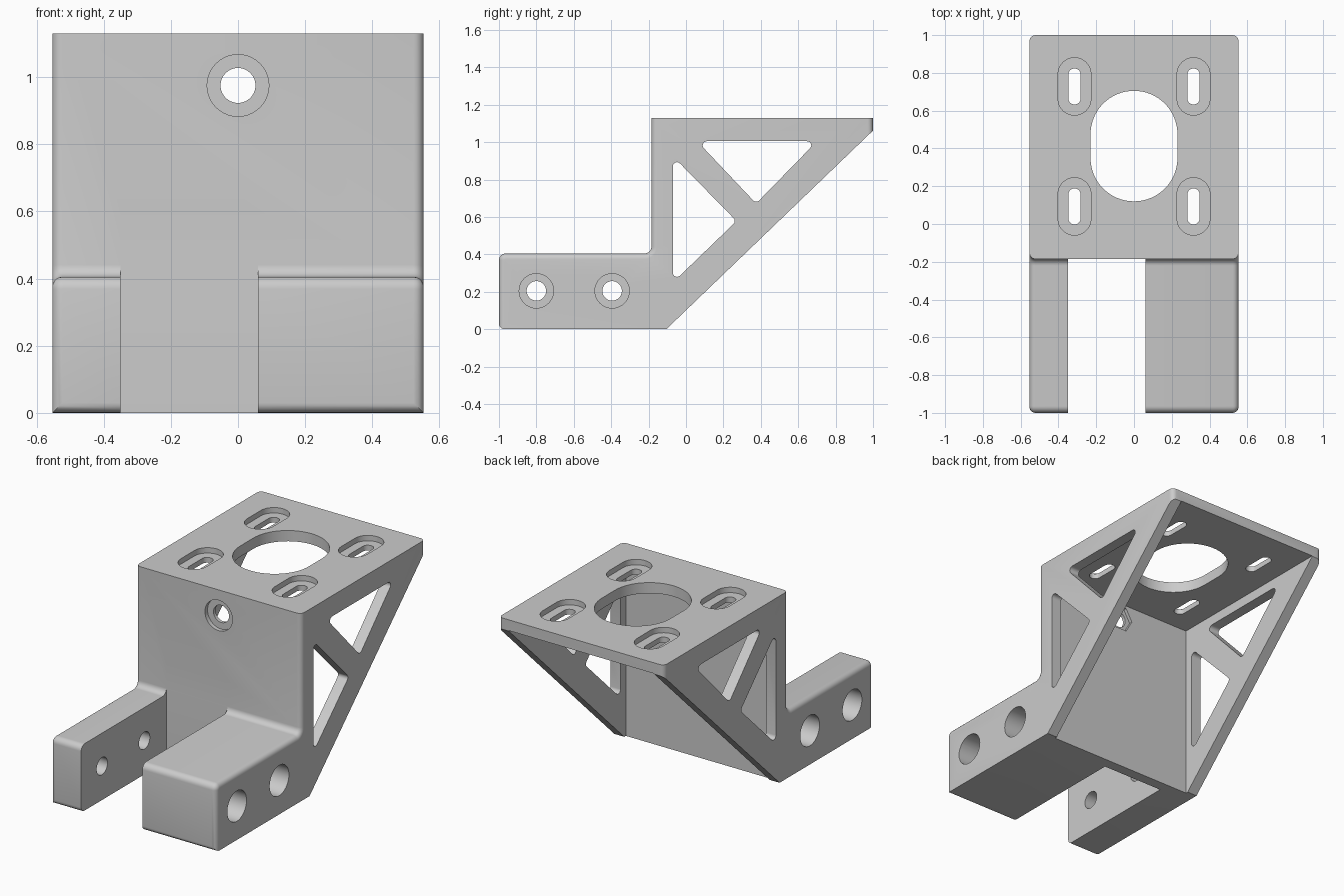
import bpy, bmesh, math
from mathutils import Vector

if "Cube" in bpy.data.objects:
    bpy.data.objects.remove(bpy.data.objects["Cube"])

grey = bpy.data.materials.new("plain grey")
grey.diffuse_color = (0.6, 0.6, 0.6, 1)
grey.use_nodes = True
grey.node_tree.nodes["Principled BSDF"].inputs["Base Color"].default_value = grey.diffuse_color


def rounded(corners, seg=6):
    """Outline from (u, v, radius) corners, each replaced by an arc."""
    out = []
    for i, (x, y, r) in enumerate(corners):
        p = Vector((x, y))
        if r == 0:
            out.append(p)
            continue
        u = (Vector(corners[i - 1][:2]) - p).normalized()
        v = (Vector(corners[(i + 1) % len(corners)][:2]) - p).normalized()
        half = u.angle(v) / 2
        c = p + (u + v).normalized() * (r / math.sin(half))
        a = p + u * (r / math.tan(half)) - c
        b = p + v * (r / math.tan(half)) - c
        start = math.atan2(a.y, a.x)
        sweep = math.atan2(a.x * b.y - a.y * b.x, a.dot(b))
        for k in range(seg + 1):
            t = start + sweep * k / seg
            out.append(c + Vector((r * math.cos(t), r * math.sin(t))))
    return out


def box(u0, u1, v0, v1, r=0, seg=6):
    return rounded([(u0, v0, r), (u1, v0, r), (u1, v1, r), (u0, v1, r)], seg)


def circle(u, v, r, n=40):
    return [Vector((u + r * math.cos(2 * math.pi * k / n),
                    v + r * math.sin(2 * math.pi * k / n))) for k in range(n)]


def prism(name, outline, axis, a, b):
    """Extrude an outline along an axis from a to b."""
    place = {'x': lambda p, t: (t, p.x, p.y),
             'y': lambda p, t: (p.x, t, p.y),
             'z': lambda p, t: (p.x, p.y, t)}[axis]
    bm = bmesh.new()
    lo = [bm.verts.new(place(p, a)) for p in outline]
    hi = [bm.verts.new(place(p, b)) for p in outline]
    n = len(lo)
    bm.faces.new(lo)
    bm.faces.new(hi)
    for i in range(n):
        j = (i + 1) % n
        bm.faces.new((lo[i], lo[j], hi[j], hi[i]))
    bmesh.ops.recalc_face_normals(bm, faces=bm.faces[:])
    me = bpy.data.meshes.new(name)
    bm.to_mesh(me)
    bm.free()
    ob = bpy.data.objects.new(name, me)
    bpy.context.collection.objects.link(ob)
    return ob


# Bracket body: side profile across the full width
W, R = 0.553, 0.036
body = prism("motor_bracket", rounded([
    (-1, 0, 0), (-0.105, 0, 0), (1, 1.062, 0), (1, 1.13, 0),
    (-0.185, 1.13, 0), (-0.185, 0.405, R), (-1, 0.405, R)]), 'x', -W, W)

# Round the outer side edges along the front, arm tops and rear lip
bm = bmesh.new()
bm.from_mesh(body.data)


def soft(e):
    p, q = (v.co for v in e.verts)
    if abs(p.x - q.x) > 1e-5:
        return p.y < -0.999 and p.z < 0.001      # front bottom edge
    rear = min(p.y, q.y) > 0.99
    front = max(p.y, q.y) < -0.18 and max(p.z, q.z) > 0.001
    return rear or front


bmesh.ops.bevel(bm, geom=[e for e in bm.edges if soft(e)], offset=0.03,
                offset_type='OFFSET', segments=5, profile=0.5,
                affect='EDGES', clamp_overlap=True)
bmesh.ops.recalc_face_normals(bm, faces=bm.faces[:])
bm.to_mesh(body.data)
bm.free()


def cut(*args):
    """Subtract a prism from the body, keeping the body if the cut fails."""
    cutter = prism("cutter", *args)
    m = body.modifiers.new("cut", 'BOOLEAN')
    m.operation, m.solver, m.object = 'DIFFERENCE', 'EXACT', cutter
    bpy.context.view_layer.update()
    result = bpy.data.meshes.new_from_object(
        body.evaluated_get(bpy.context.evaluated_depsgraph_get()))
    body.modifiers.clear()
    if len(result.polygons) > 5:
        body.data = result
    bpy.data.objects.remove(cutter)


# Open back between the side gussets, and the gap between the arms
cut(box(-W + 0.066, W - 0.066, -0.5, 1.065), 'y', -0.12, 1.5)
cut(box(-0.35, 0.06, -1.5, -0.185), 'z', -0.5, 0.6)

# Triangular windows through both gussets
for tri in ([(0.06, 1.005), (0.375, 0.672), (0.70, 1.005)],
            [(-0.07, 0.925), (-0.07, 0.25), (0.27, 0.578)]):
    cut(rounded([(y, z, 0.022) for y, z in tri]), 'x', -1, 1)

# Counterbored bolt holes in the arms
for y in (-0.80, -0.395):
    cut(circle(y, 0.205, 0.052), 'x', -1, 1)
    cut(circle(y, 0.205, 0.092), 'x', 0.35, 1)
    cut(circle(y, 0.205, 0.092), 'x', -1, -0.42)

# Front wall hole with round recess and hexagonal nut pocket behind
cut(circle(0, 0.975, 0.052), 'y', -0.5, 0.05)
cut(circle(0, 0.975, 0.092), 'y', -0.5, -0.16)
cut(circle(0, 0.975, 0.085, 6), 'y', -0.14, 0.05)

# Centre opening in the top plate
cut(box(-0.23, 0.23, 0.12, 0.705, 0.2295, 16), 'z', 0.9, 1.5)

# Recessed adjustment slots
for x in (-0.315, 0.315):
    for y in (0.093, 0.728):
        cut(box(x - 0.033, x + 0.033, y - 0.095, y + 0.095, 0.0325, 10),
            'z', 0.9, 1.5)
        cut(box(x - 0.087, x + 0.087, y - 0.152, y + 0.152, 0.0865, 10),
            'z', 1.097, 1.5)

body.data.materials.clear()
body.data.materials.append(grey)
for p in body.data.polygons:
    p.material_index = 0
bpy.context.view_layer.objects.active = body
body.select_set(True)
bpy.ops.object.shade_smooth_by_angle(angle=math.radians(35))
